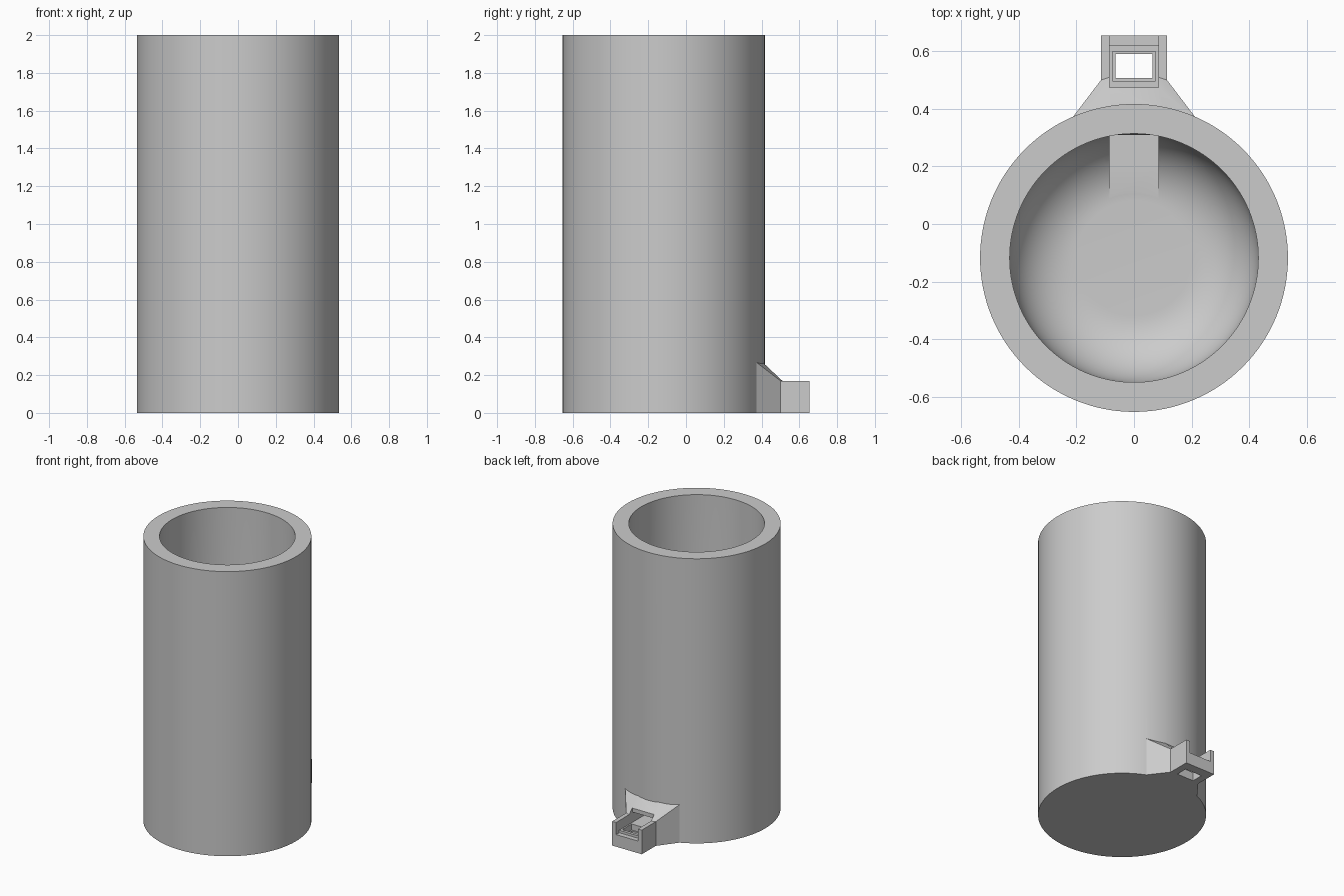
import bpy, bmesh, math

cube = bpy.data.objects.get("Cube")
if cube:
    bpy.data.objects.remove(cube, do_unlink=True)

CY, R_OUT, R_IN, HEIGHT = -0.118, 0.535, 0.432, 2.0
FLOOR, R_FLAT, SEGMENTS = 0.1, 0.2, 128

grey = bpy.data.materials.new("light_grey")
grey.use_nodes = True
grey.diffuse_color = (0.6, 0.6, 0.6, 1)
grey.node_tree.nodes["Principled BSDF"].inputs["Base Color"].default_value = (0.6, 0.6, 0.6, 1)


def finish(bm, name):
    bmesh.ops.recalc_face_normals(bm, faces=bm.faces[:])
    mesh = bpy.data.meshes.new(name)
    bm.to_mesh(mesh)
    bm.free()
    mesh.materials.append(grey)
    obj = bpy.data.objects.new(name, mesh)
    bpy.context.collection.objects.link(obj)
    return obj


def lathe(name, profile):
    """Spin an (r, z) profile about the vertical axis at CY."""
    bm = bmesh.new()
    verts = [bm.verts.new((r, CY, z)) for r, z in profile]
    edges = [bm.edges.new(pair) for pair in zip(verts, verts[1:])]
    bmesh.ops.spin(bm, geom=verts + edges, cent=(0, CY, 0), axis=(0, 0, 1),
                   angle=math.tau, steps=SEGMENTS, use_duplicate=False)
    bmesh.ops.remove_doubles(bm, verts=bm.verts[:], dist=1e-5)
    return finish(bm, name)


def hull(name, half_points):
    """Convex solid from points mirrored in x."""
    bm = bmesh.new()
    for x, y, z in half_points:
        for side in (-1, 1):
            bm.verts.new((side * x, y, z))
    bmesh.ops.convex_hull(bm, input=bm.verts[:])
    bmesh.ops.dissolve_limit(bm, angle_limit=0.001, verts=bm.verts[:], edges=bm.edges[:])
    return finish(bm, name)


def block(name, half_x, y0, y1, z0, z1):
    return hull(name, [(half_x, y, z) for y in (y0, y1) for z in (z0, z1)])


def combine(target, tool, operation):
    mod = target.modifiers.new(tool.name, 'BOOLEAN')
    mod.operation, mod.solver, mod.object = operation, 'EXACT', tool
    bpy.context.view_layer.objects.active = target
    bpy.ops.object.modifier_apply(modifier=mod.name)
    bpy.data.objects.remove(tool, do_unlink=True)


# Thick tube with a flat floor rounded up into the wall
fillet = R_IN - R_FLAT
steps = 16
bowl = [(R_FLAT + fillet * math.sin(a), FLOOR + fillet * (1 - math.cos(a)))
        for a in (i / steps * math.pi / 2 for i in range(steps + 1))]
vessel = lathe("vessel", [(0, 0), (R_OUT, 0), (R_OUT, HEIGHT), (R_IN, HEIGHT)]
               + bowl[::-1] + [(0, FLOOR)])

# Flared neck and outlet box at the back
neck = hull("outlet_neck", [(0.229, 0.35, 0), (0.229, 0.35, 0.285), (0.115, 0.5, 0),
                            (0.115, 0.5, 0.17), (0.085, 0.35, 0.32), (0.085, 0.51, 0.17)])
combine(vessel, neck, 'UNION')
combine(vessel, block("outlet_box", 0.115, 0.49, 0.655, 0, 0.17), 'UNION')

# Drain channel, outlet pocket, rear notch and stepped drain hole
cuts = [
    ("bowl_channel", 0.085, -0.05, 0.31, 0.102, 0.42),
    ("wall_tunnel", 0.085, 0.2, 0.5, 0.102, 0.175),
    ("outlet_pocket", 0.085, 0.475, 0.625, 0.102, 0.4),
    ("rear_notch", 0.085, 0.62, 0.7, 0.085, 0.4),
    ("drain_recess", 0.075, 0.497, 0.6, 0.06, 0.15),
    ("drain_hole", 0.065, 0.508, 0.59, -0.1, 0.14),
]
for cut in cuts:
    combine(vessel, block(*cut), 'DIFFERENCE')

# Smooth the round walls, keep the edges crisp
bpy.ops.object.select_all(action='DESELECT')
vessel.select_set(True)
bpy.context.view_layer.objects.active = vessel
bpy.ops.object.shade_smooth_by_angle(angle=math.radians(25))
